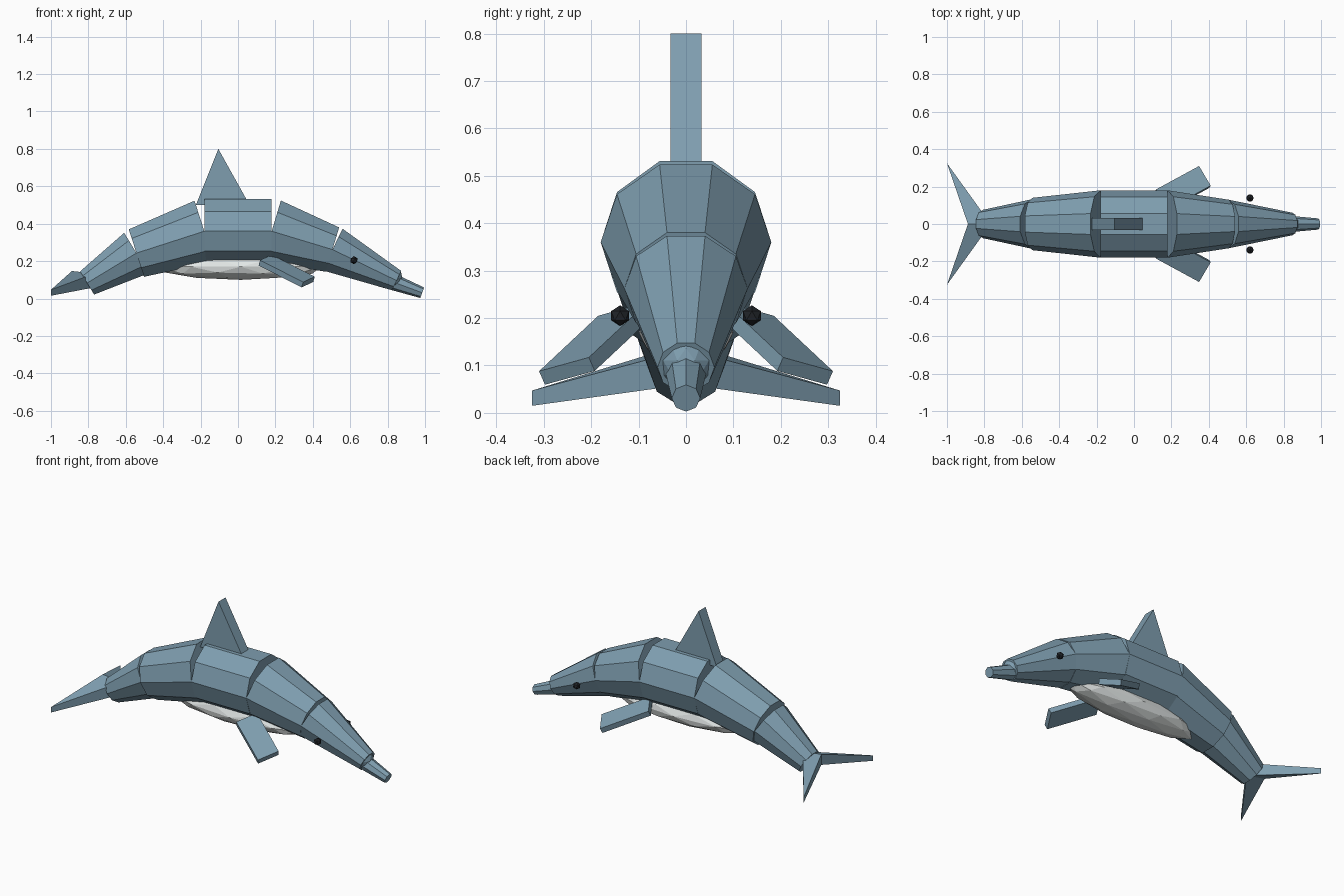
import bpy
import bmesh
from mathutils import Vector, Matrix

cube = bpy.data.objects.get("Cube")
if cube:
    bpy.data.objects.remove(cube, do_unlink=True)


def material(name, rgb):
    mat = bpy.data.materials.new(name)
    mat.use_nodes = True
    mat.diffuse_color = (*rgb, 1)
    mat.node_tree.nodes["Principled BSDF"].inputs["Base Color"].default_value = (*rgb, 1)
    return mat


SKIN = material("blue grey skin", (0.21, 0.34, 0.43))
BELLY = material("pale belly", (0.82, 0.86, 0.85))
EYE = material("black eye", (0.015, 0.018, 0.022))


def finish(bm, name, mat):
    bmesh.ops.recalc_face_normals(bm, faces=bm.faces)
    mesh = bpy.data.meshes.new(name)
    bm.to_mesh(mesh)
    bm.free()
    mesh.materials.append(mat)
    obj = bpy.data.objects.new(name, mesh)
    bpy.context.collection.objects.link(obj)
    return obj


def tapered(name, start, end, r1, r2, sides=10):
    """Capped tapered tube between two (x, z) points on the centre plane."""
    a, b = Vector((start[0], 0, start[1])), Vector((end[0], 0, end[1]))
    turn = Vector((0, 0, 1)).rotation_difference(b - a).to_matrix().to_4x4()
    bm = bmesh.new()
    bmesh.ops.create_cone(bm, cap_ends=True, segments=sides, radius1=r1, radius2=r2,
                          depth=(b - a).length,
                          matrix=Matrix.Translation((a + b) / 2) @ turn)
    return finish(bm, name, SKIN)


def ball(name, centre, radii, detail, mat):
    bm = bmesh.new()
    bmesh.ops.create_icosphere(bm, subdivisions=detail, radius=1,
                               matrix=Matrix.Translation(centre) @ Matrix.Diagonal((*radii, 1)))
    return finish(bm, name, mat)


def slab(name, top, bottom):
    """Solid between two matching outlines."""
    bm = bmesh.new()
    t = [bm.verts.new(p) for p in top]
    b = [bm.verts.new(p) for p in bottom]
    bm.faces.new(t)
    bm.faces.new(b[::-1])
    for i in range(len(t)):
        j = (i + 1) % len(t)
        bm.faces.new((t[j], t[i], b[i], b[j]))
    return finish(bm, name, SKIN)


# Arched body segments, hinged along the centre line
tapered("body_middle", (-0.18, 0.36), (0.18, 0.36), 0.18, 0.18)
tapered("body_fore", (0.18, 0.36), (0.505, 0.262), 0.18, 0.13)
tapered("head", (0.505, 0.262), (0.848, 0.096), 0.13, 0.06)
tapered("body_rear", (-0.18, 0.36), (-0.543, 0.243), 0.18, 0.14)
tapered("tail_stock", (-0.543, 0.243), (-0.807, 0.083), 0.133, 0.076)

# Snout and forehead
tapered("beak", (0.763, 0.113), (0.985, 0.031), 0.05, 0.03, 8)
ball("forehead", (0.82, 0, 0.11), (0.06, 0.06, 0.06), 2, SKIN)

# Belly
ball("belly", (0.015, 0, 0.17), (0.45, 0.1, 0.07), 2, BELLY)

# Dorsal fin
profile = [(-0.225, 0.5), (0.062, 0.5), (-0.105, 0.8)]
slab("dorsal_fin", [(x, -0.033, z) for x, z in profile], [(x, 0.033, z) for x, z in profile])

# Paired parts on both sides
for side, s in (("front", -1), ("back", 1)):
    ball(side + "_eye", (0.62, s * 0.139, 0.205), (0.022, 0.022, 0.022), 1, EYE)

    # Flipper: a thin angled box
    corner, along = Vector((0.118, 0.185, 0.205)), Vector((0.23, 0.125, -0.117))
    across = Vector((0.062, -0.105, 0.029))
    down = along.cross(across).normalized() * 0.032
    if down.z > 0:
        down.negate()
    top = [corner, corner + along, corner + along + across, corner + across]
    flip = Matrix.Diagonal((1, s, 1))
    slab(side + "_flipper", [flip @ p for p in top], [flip @ (p + down) for p in top])

    # Tail fluke: a wedge thinning toward the tip
    slab(side + "_fluke",
         [(-0.766, 0, 0.134), (-0.888, 0, 0.147), (-1, s * 0.325, 0.047)],
         [(-0.766, 0, 0.06), (-0.888, 0, 0.085), (-1, s * 0.325, 0.015)])
